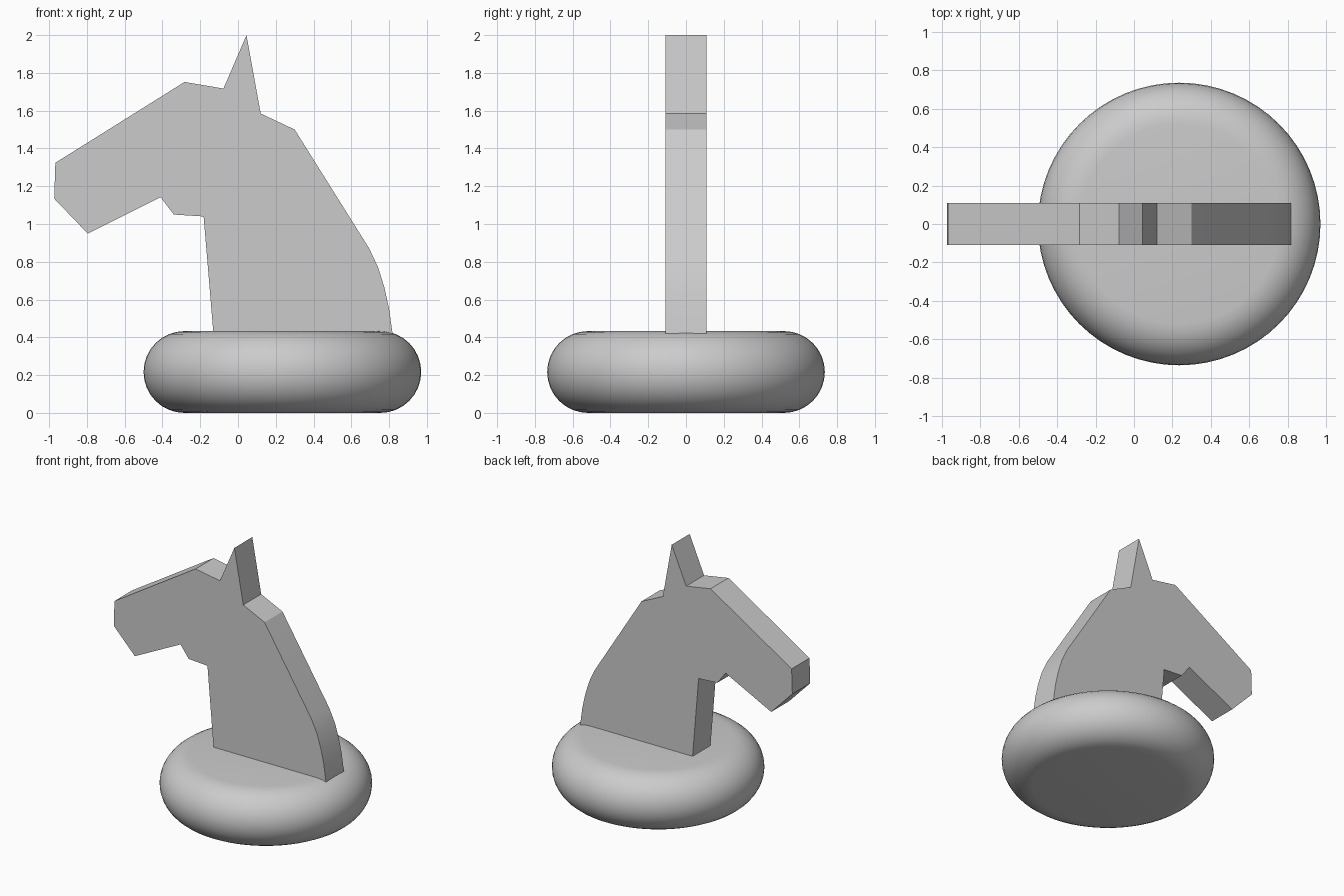
import bpy, bmesh, math

cube = bpy.data.objects.get("Cube")
if cube:
    bpy.data.objects.remove(cube)

GREY = (0.6, 0.6, 0.6, 1)
grey = bpy.data.materials.new("plain grey")
grey.use_nodes = True
grey.diffuse_color = GREY
grey.node_tree.nodes["Principled BSDF"].inputs["Base Color"].default_value = GREY


def finish(name, bm, angle):
    bmesh.ops.recalc_face_normals(bm, faces=bm.faces)
    mesh = bpy.data.meshes.new(name)
    bm.to_mesh(mesh)
    bm.free()
    mesh.materials.append(grey)
    obj = bpy.data.objects.new(name, mesh)
    bpy.context.collection.objects.link(obj)
    bpy.ops.object.select_all(action="DESELECT")
    obj.select_set(True)
    bpy.context.view_layer.objects.active = obj
    bpy.ops.object.shade_smooth_by_angle(angle=math.radians(angle))
    return obj


# Round cushion-shaped base: half-circle rim profile, lathed about its axis
HEIGHT, RADIUS, STEPS = 0.433, 0.735, 16
rim = HEIGHT / 2
bm = bmesh.new()
profile = [bm.verts.new((0, 0, 0))]
for i in range(STEPS + 1):
    a = math.pi * (i / STEPS - 0.5)
    profile.append(bm.verts.new((RADIUS - rim + rim * math.cos(a), 0, rim + rim * math.sin(a))))
profile.append(bm.verts.new((0, 0, HEIGHT)))
edges = [bm.edges.new(pair) for pair in zip(profile, profile[1:])]
bmesh.ops.spin(bm, geom=profile + edges, cent=(0, 0, 0), axis=(0, 0, 1),
               angle=math.tau, steps=64, use_merge=True)
bmesh.ops.remove_doubles(bm, verts=bm.verts, dist=0.0001)
base = finish("round_base", bm, 30)
base.location.x = 0.235

# Flat horse head and neck: side outline extruded through its thickness
HALF = 0.108
outline = [
    (-0.13, 0.42), (-0.182, 1.04), (-0.34, 1.05), (-0.41, 1.142),     # throat and jaw
    (-0.795, 0.949), (-0.973, 1.134), (-0.967, 1.324),                # muzzle
    (-0.283, 1.752), (-0.077, 1.717), (0.045, 2.0), (0.12, 1.585),    # brow and ear
    (0.30, 1.50), (0.695, 0.87), (0.742, 0.77), (0.776, 0.66),        # mane
    (0.80, 0.55), (0.818, 0.42),
]
bm = bmesh.new()
side = bm.faces.new([bm.verts.new((x, -HALF, z)) for x, z in outline])
extruded = bmesh.ops.extrude_face_region(bm, geom=[side])
bmesh.ops.translate(bm, vec=(0, 2 * HALF, 0),
                    verts=[v for v in extruded["geom"] if isinstance(v, bmesh.types.BMVert)])
finish("horse_head", bm, 15)
